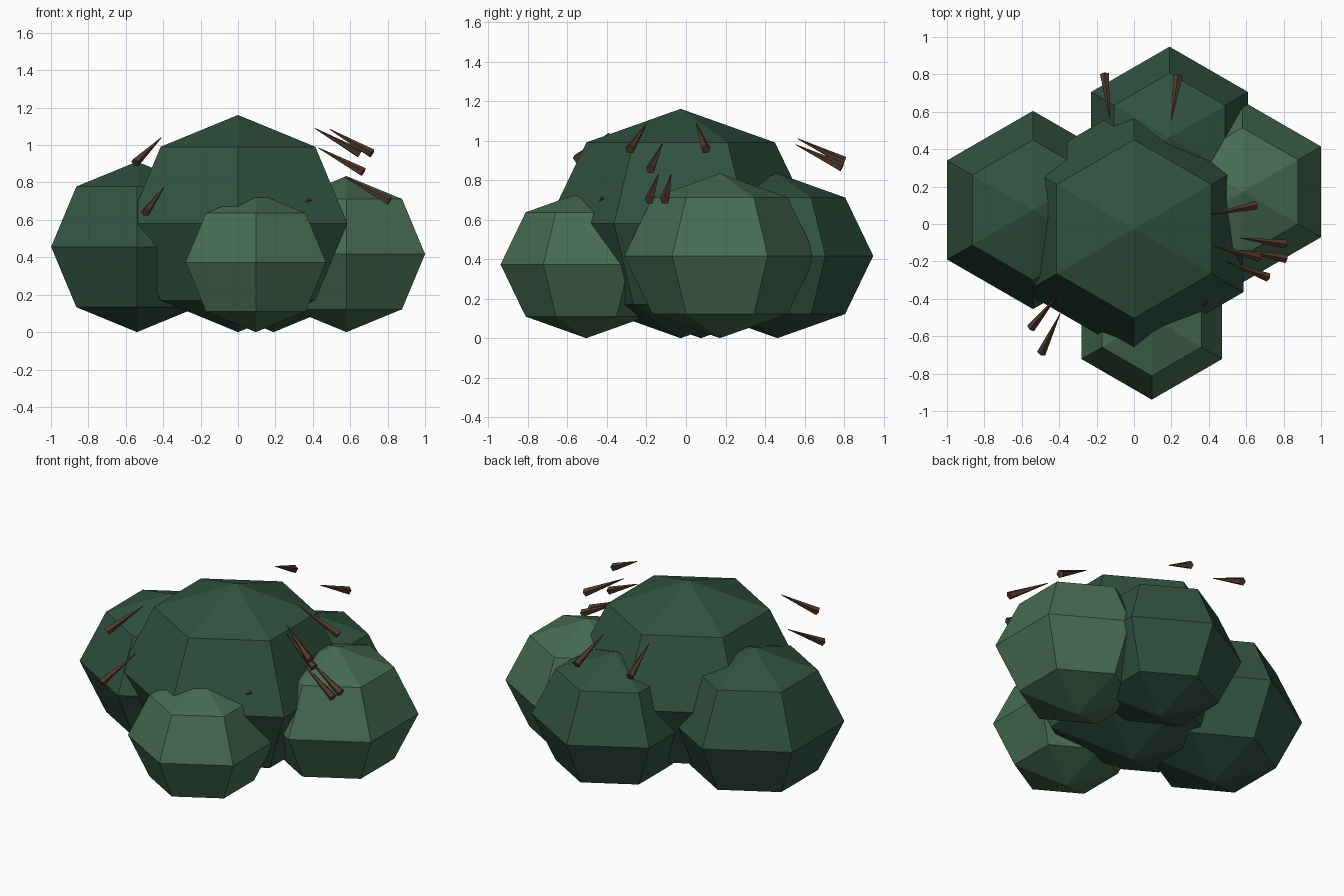
import bpy, bmesh, math
from mathutils import Vector, Matrix

if "Cube" in bpy.data.objects:
    bpy.data.objects.remove(bpy.data.objects["Cube"])


def material(name, rgb):
    m = bpy.data.materials.new(name)
    m.diffuse_color = (*rgb, 1)
    m.use_nodes = True
    m.node_tree.nodes["Principled BSDF"].inputs["Base Color"].default_value = m.diffuse_color
    return m


dark = material("dark_leaf", (0.03, 0.085, 0.053))
light = material("light_leaf", (0.062, 0.15, 0.083))
bark = material("bark", (0.085, 0.04, 0.024))


def finish(bm, name, mat):
    bmesh.ops.recalc_face_normals(bm, faces=bm.faces[:])
    me = bpy.data.meshes.new(name)
    bm.to_mesh(me)
    bm.free()
    me.materials.append(mat)
    ob = bpy.data.objects.new(name, me)
    bpy.context.collection.objects.link(ob)


# Six-sided, four-ring foliage ball, slightly squashed, resting on the ground
def clump(name, x, y, r, mat):
    h = r * 0.86
    bm = bmesh.new()
    pts = [bm.verts.new((0, r * math.sin(i * math.pi / 4), h * math.cos(i * math.pi / 4)))
           for i in range(5)]
    edges = [bm.edges.new(p) for p in zip(pts, pts[1:])]
    bmesh.ops.spin(bm, geom=pts + edges, axis=(0, 0, 1), cent=(0, 0, 0),
                   angle=2 * math.pi, steps=6)
    bmesh.ops.remove_doubles(bm, verts=bm.verts[:], dist=1e-4)
    bmesh.ops.translate(bm, verts=bm.verts[:], vec=(x, y, h))
    finish(bm, name, mat)


# Thin tapered twig from a pointed tip to a wide end
def twig(name, tip, base):
    tip, base = Vector(tip), Vector(base)
    d = tip - base
    bm = bmesh.new()
    bmesh.ops.create_cone(bm, cap_ends=True, segments=5, radius1=0.025, radius2=0.002,
                          depth=d.length)
    rot = d.to_track_quat('Z', 'Y').to_matrix().to_4x4()
    bmesh.ops.transform(bm, verts=bm.verts[:],
                        matrix=Matrix.Translation((tip + base) / 2) @ rot)
    finish(bm, name, bark)


# Foliage
clump("centre_foliage", 0, -0.027, 0.675, dark)
clump("left_foliage", -0.54, 0.075, 0.53, dark)
clump("right_foliage", 0.58, 0.172, 0.485, light)
clump("back_foliage", 0.19, 0.463, 0.485, dark)
clump("front_foliage", 0.095, -0.505, 0.434, light)

# Twigs: tip, wide end
twigs = [
    ((0.41, 0.05, 1.09), (0.65, 0.10, 0.955)),
    ((0.49, -0.20, 1.085), (0.715, -0.285, 0.955)),
    ((0.43, -0.12, 0.985), (0.67, -0.18, 0.855)),
    ((0.57, -0.075, 0.83), (0.81, -0.107, 0.70)),
    ((0.57, -0.14, 0.83), (0.81, -0.185, 0.70)),
    ((-0.41, -0.385, 1.04), (-0.55, -0.555, 0.905)),
    ((-0.395, -0.48, 0.775), (-0.495, -0.69, 0.64)),
    ((0.22, -0.25, 0.82), (0.38, -0.42, 0.69)),
    ((-0.13, 0.565, 1.01), (-0.158, 0.80, 0.895)),
    ((0.20, 0.555, 0.98), (0.235, 0.79, 0.865)),
]
for i, (tip, base) in enumerate(twigs):
    twig(f"twig_{i + 1}", tip, base)
